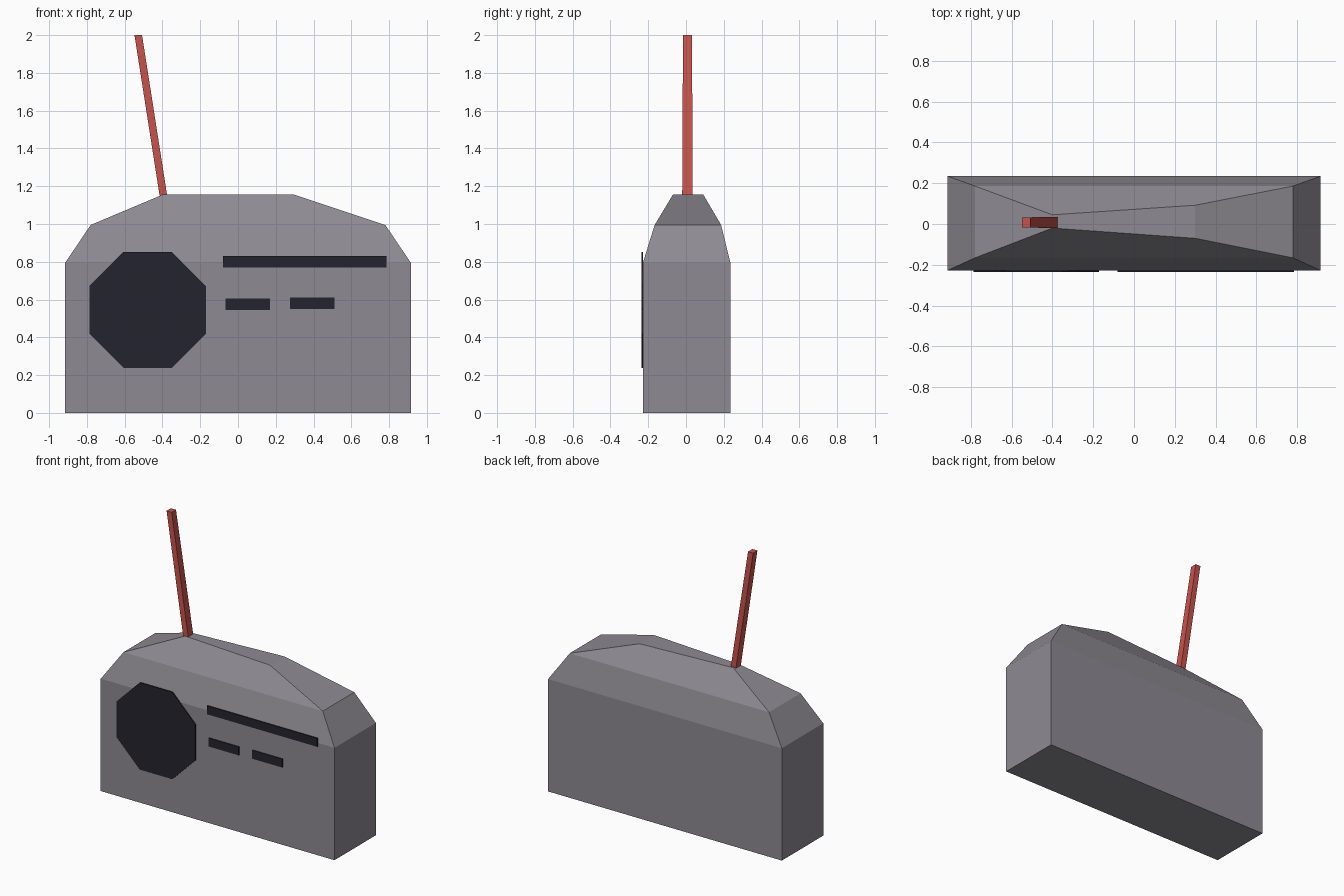
import bpy, bmesh, math

if "Cube" in bpy.data.objects:
    bpy.data.objects.remove(bpy.data.objects["Cube"])


def material(name, rgb):
    m = bpy.data.materials.new(name)
    m.diffuse_color = (*rgb, 1.0)
    m.use_nodes = True
    m.node_tree.nodes["Principled BSDF"].inputs["Base Color"].default_value = m.diffuse_color
    return m


GREY = material("warm grey", (0.27, 0.255, 0.29))
DARK = material("near black", (0.017, 0.017, 0.027))
RED = material("red", (0.58, 0.085, 0.07))


def finish(name, bm, mat):
    bmesh.ops.recalc_face_normals(bm, faces=bm.faces)
    mesh = bpy.data.meshes.new(name)
    bm.to_mesh(mesh)
    bm.free()
    mesh.materials.append(mat)
    obj = bpy.data.objects.new(name, mesh)
    bpy.context.collection.objects.link(obj)
    return obj


def loft(name, rings, mat):
    """Skin a stack of four-cornered rings and cap both ends."""
    bm = bmesh.new()
    loops = [[bm.verts.new(p) for p in ring] for ring in rings]
    for a, b in zip(loops, loops[1:]):
        for i in range(4):
            j = (i + 1) % 4
            bm.faces.new((a[i], a[j], b[j], b[i]))
    bm.faces.new(loops[0][::-1])
    bm.faces.new(loops[-1])
    return finish(name, bm, mat)


def ring(x0, x1, y0, y1, z):
    return [(x0, y0, z), (x1, y0, z), (x1, y1, z), (x0, y1, z)]


# Body: straight walls, then two tapering shoulders to a wedge-shaped top
top = [(-0.40, -0.02, 1.155), (0.30, -0.07, 1.155),
       (0.30, 0.092, 1.155), (-0.40, 0.045, 1.155)]
loft("radio_body", [ring(-0.915, 0.915, -0.228, 0.235, 0),
                    ring(-0.915, 0.915, -0.228, 0.235, 0.795),
                    ring(-0.78, 0.78, -0.166, 0.186, 0.995),
                    top], GREY)

# Leaning square antenna
loft("antenna", [ring(-0.415, -0.375, -0.02, 0.035, 1.15),
                 ring(-0.548, -0.508, -0.016, 0.032, 2.0)], RED)


# Thin plates on the front
def plate(name, points):
    bm = bmesh.new()
    face = bm.faces.new([bm.verts.new((x, -0.235, z)) for x, z in points])
    solid = bmesh.ops.extrude_face_region(bm, geom=[face])
    moved = [v for v in solid["geom"] if isinstance(v, bmesh.types.BMVert)]
    bmesh.ops.translate(bm, verts=moved, vec=(0, 0.008, 0))
    finish(name, bm, DARK)


angles = [math.radians(22.5 + 45 * i) for i in range(8)]
plate("speaker", [(-0.478 + 0.333 * math.cos(a), 0.545 + 0.333 * math.sin(a))
                  for a in angles])
for name, x0, x1, z0, z1 in (("tuning_strip", -0.08, 0.785, 0.77, 0.83),
                             ("left_button", -0.065, 0.17, 0.545, 0.605),
                             ("right_button", 0.275, 0.51, 0.55, 0.61)):
    plate(name, [(x0, z0), (x1, z0), (x1, z1), (x0, z1)])
